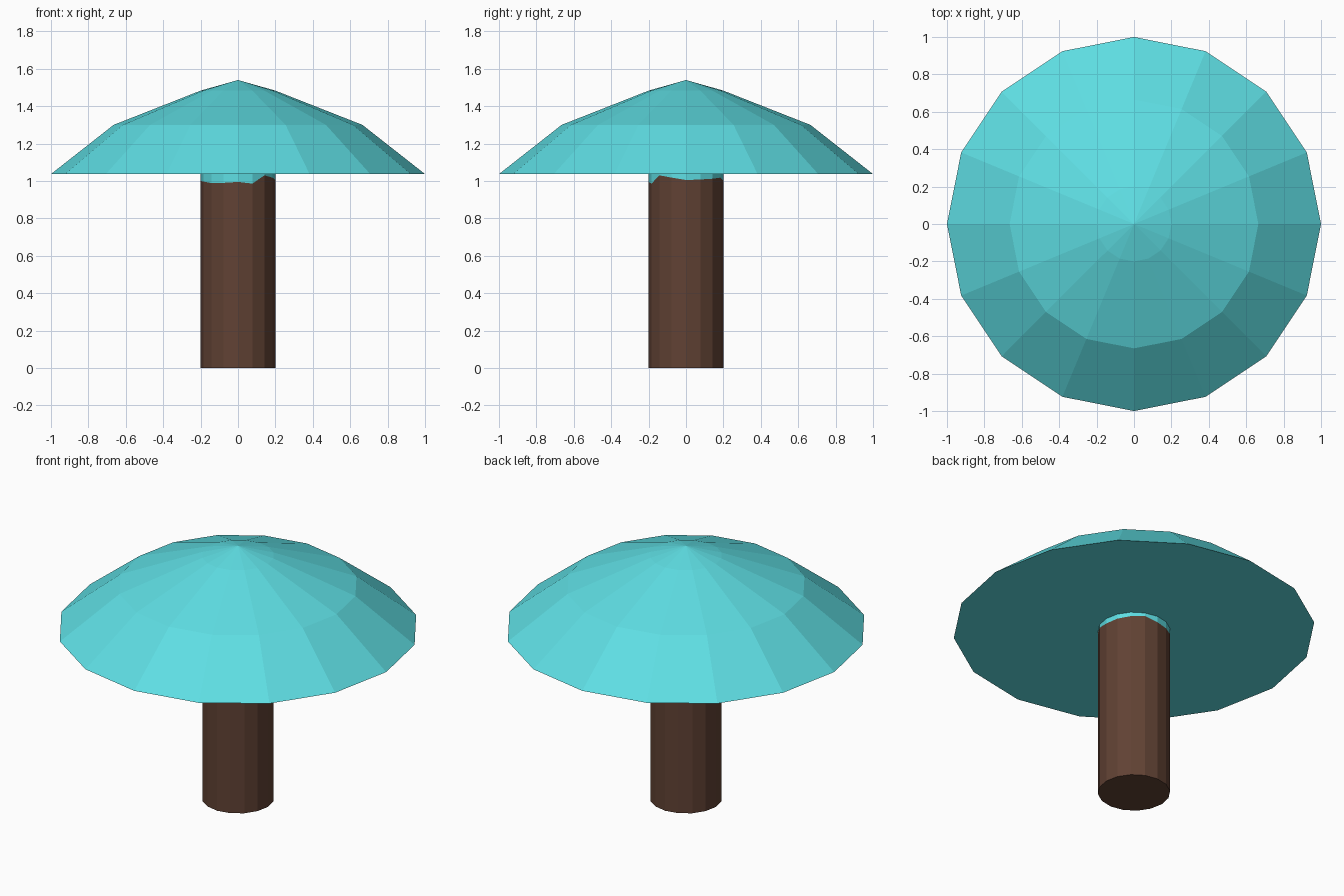
import bpy, bmesh, math

if "Cube" in bpy.data.objects:
    bpy.data.objects.remove(bpy.data.objects["Cube"])

SIDES = 16


def material(name, rgb):
    m = bpy.data.materials.new(name)
    m.diffuse_color = (*rgb, 1)
    m.use_nodes = True
    m.node_tree.nodes["Principled BSDF"].inputs["Base Color"].default_value = m.diffuse_color
    return m


teal = material("teal cap", (0.112, 0.73, 0.77))
brown = material("brown stem", (0.119, 0.054, 0.034))


def ring(bm, radius, heights):
    verts = []
    for i in range(SIDES):
        a = 2 * math.pi * i / SIDES
        verts.append(bm.verts.new((radius * math.cos(a), radius * math.sin(a), heights[i])))
    return verts


def bridge(bm, lower, upper, mat=0):
    for i in range(SIDES):
        j = (i + 1) % SIDES
        f = bm.faces.new((lower[i], lower[j], upper[j], upper[i]))
        f.material_index = mat


def finish(bm, name, mats):
    bmesh.ops.recalc_face_normals(bm, faces=bm.faces)
    mesh = bpy.data.meshes.new(name)
    bm.to_mesh(mesh)
    bm.free()
    for m in mats:
        mesh.materials.append(m)
    obj = bpy.data.objects.new(name, mesh)
    bpy.context.collection.objects.link(obj)
    return obj


# Cap: faceted dome with a flat underside that meets the stem
RIM = 1.037
bm = bmesh.new()
profile = [(0.2, RIM), (1.0, RIM), (0.665, 1.30), (0.2, 1.483)]
rings = [ring(bm, r, [z] * SIDES) for r, z in profile]
for lower, upper in zip(rings, rings[1:]):
    bridge(bm, lower, upper)
tip = bm.verts.new((0, 0, 1.54))
for i in range(SIDES):
    bm.faces.new((rings[-1][i], rings[-1][(i + 1) % SIDES], tip))
finish(bm, "cap", [teal])

# Stem: straight cylinder whose top edge is stained teal along an uneven line
stain = [1.005, 1.008, 1.012, 1.018, 1.0, 0.995, 1.0, 1.005,
         1.0, 0.997, 0.988, 0.99, 0.995, 0.986, 1.03, 1.018]
bm = bmesh.new()
base = ring(bm, 0.2, [0.0] * SIDES)
line = ring(bm, 0.2, stain)
top = ring(bm, 0.2, [RIM] * SIDES)
bm.faces.new(base[::-1])
bridge(bm, base, line, 0)
bridge(bm, line, top, 1)
finish(bm, "stem", [brown, teal])
